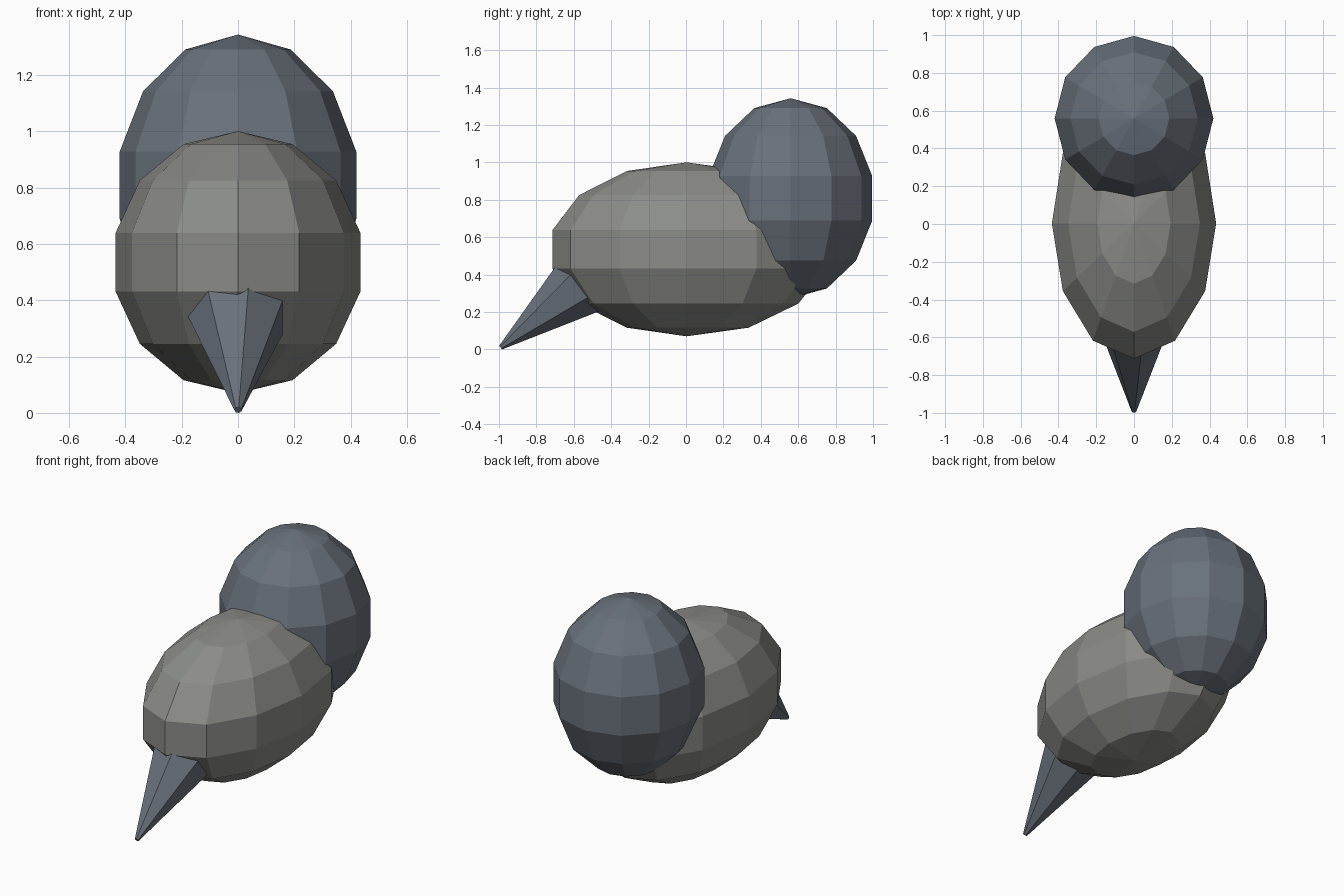
import bpy, bmesh, math
from mathutils import Matrix, Vector

if "Cube" in bpy.data.objects:
    bpy.data.objects.remove(bpy.data.objects["Cube"])


def material(name, rgb):
    m = bpy.data.materials.new(name)
    m.diffuse_color = (*rgb, 1)
    m.use_nodes = True
    m.node_tree.nodes["Principled BSDF"].inputs["Base Color"].default_value = m.diffuse_color
    return m


def finish(bm, name, mat):
    bmesh.ops.recalc_face_normals(bm, faces=bm.faces)
    mesh = bpy.data.meshes.new(name)
    bm.to_mesh(mesh)
    bm.free()
    mesh.materials.append(mat)
    ob = bpy.data.objects.new(name, mesh)
    bpy.context.collection.objects.link(ob)
    return ob


def ellipsoid(name, centre, rx, ry_front, ry_back, rz, mat):
    # low-poly sphere, 12 x 7, with separate front and back depth
    bm = bmesh.new()
    bmesh.ops.create_uvsphere(bm, u_segments=12, v_segments=7, radius=1)
    for v in bm.verts:
        ry = ry_front if v.co.y < 0 else ry_back
        v.co = Vector((v.co.x * rx, v.co.y * ry, v.co.z * rz)) + Vector(centre)
    return finish(bm, name, mat)


def spike(name, tip, angle, length, r_tip, slope, sides, mat):
    # tapered spike running back from its tip, with one edge facing -x
    bm = bmesh.new()
    rings = []
    for z, r in ((0, r_tip), (-length, r_tip + slope * length)):
        rings.append([bm.verts.new((-r * math.cos(i * math.tau / sides),
                                    r * math.sin(i * math.tau / sides), z))
                      for i in range(sides)])
    for i in range(sides):
        j = (i + 1) % sides
        bm.faces.new((rings[0][i], rings[0][j], rings[1][j], rings[1][i]))
    for ring in rings:
        bm.faces.new(ring)
    bm.transform(Matrix.Translation(tip) @ Matrix.Rotation(math.radians(angle), 4, 'X'))
    return finish(bm, name, mat)


grey = material("warm_grey", (0.26, 0.265, 0.245))
slate = material("slate", (0.14, 0.165, 0.195))

# large pale ellipsoid and the dark one overlapping its rear
ellipsoid("body", (0, 0.003, 0.535), 0.446, 0.735, 0.765, 0.465, grey)
ellipsoid("rear_ball", (0, 0.559, 0.808), 0.431, 0.448, 0.448, 0.535, slate)
# seven-sided spike pointing forward and down
spike("front_spike", (0, -0.991, 0.01), 128, 0.8, 0.013, 0.305, 7, slate)
